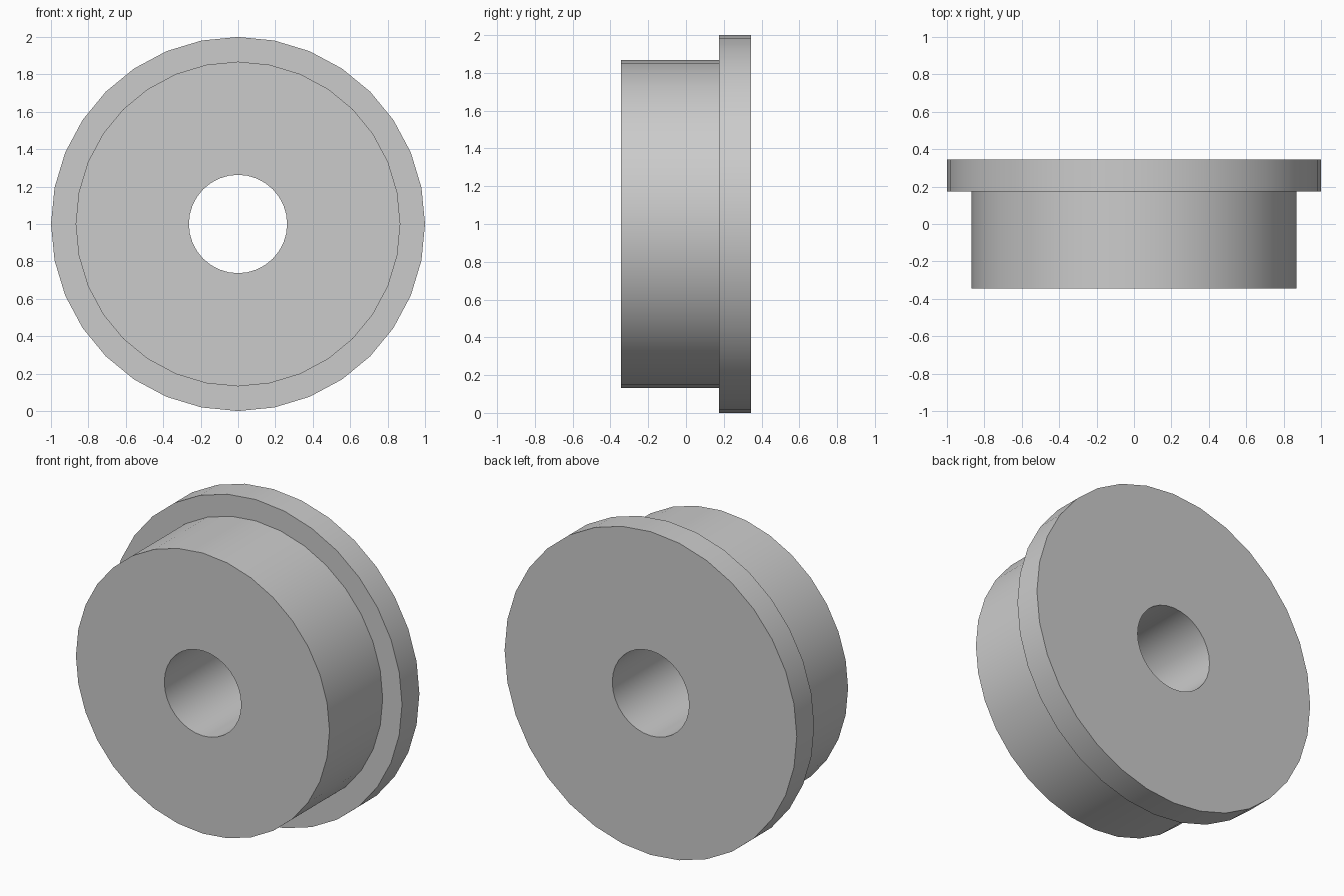
import bpy, bmesh, math
from mathutils import Matrix

default = bpy.data.objects.get("Cube")
if default:
    bpy.data.objects.remove(default, do_unlink=True)

SIDES = 32
HALF_WIDTH = 0.345
STEP = 0.175
RIM, HUB, BORE = 1.0, 0.868, 0.263

# Grey metal
grey = bpy.data.materials.new("plain grey")
grey.use_nodes = True
colour = (0.6, 0.6, 0.6, 1)
grey.diffuse_color = colour
grey.node_tree.nodes["Principled BSDF"].inputs["Base Color"].default_value = colour

# Closed cross-section (radius, y), revolved about the y axis
profile = [(BORE, -HALF_WIDTH), (HUB, -HALF_WIDTH), (HUB, STEP),
           (RIM, STEP), (RIM, HALF_WIDTH), (BORE, HALF_WIDTH)]
bm = bmesh.new()
rings = []
for i in range(SIDES):
    turn = Matrix.Rotation(math.tau * i / SIDES, 3, 'Y')
    ring = [bm.verts.new((0, y, r)) for r, y in profile]
    for v in ring:
        v.co = turn @ v.co
    rings.append(ring)
for i, ring in enumerate(rings):
    following = rings[(i + 1) % SIDES]
    for j in range(len(profile)):
        k = (j + 1) % len(profile)
        bm.faces.new((ring[j], ring[k], following[k], following[j]))
bmesh.ops.recalc_face_normals(bm, faces=bm.faces)

mesh = bpy.data.meshes.new("flanged_bushing")
bm.to_mesh(mesh)
bm.free()
mesh.materials.append(grey)
bushing = bpy.data.objects.new("flanged_bushing", mesh)
bushing.location.z = RIM
bpy.context.collection.objects.link(bushing)

# Smooth round walls with sharp rims
bpy.ops.object.select_all(action='DESELECT')
bushing.select_set(True)
bpy.context.view_layer.objects.active = bushing
bpy.ops.object.shade_smooth_by_angle(angle=math.radians(30))
